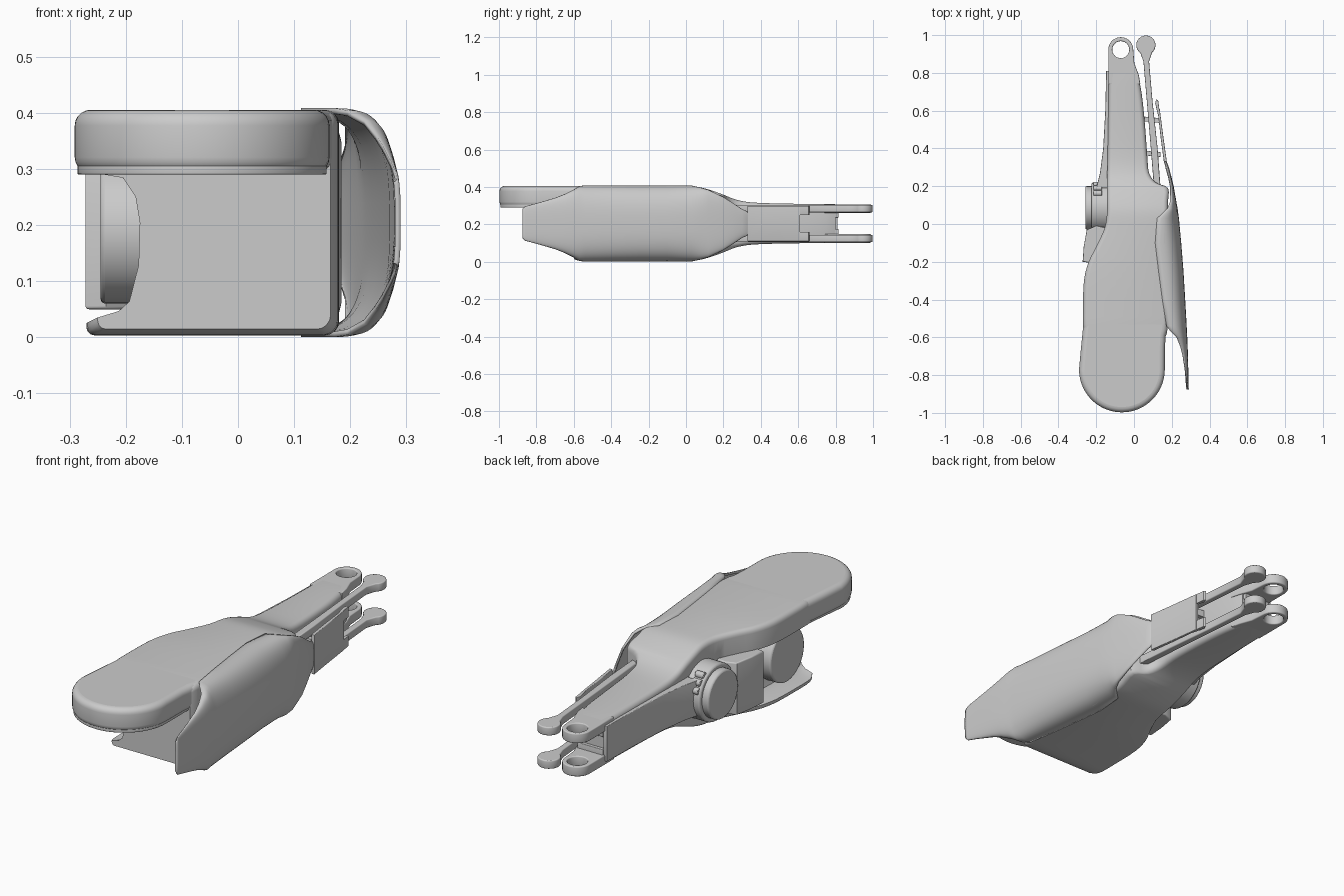
import bpy, bmesh
from math import sin, cos, pi, radians

if "Cube" in bpy.data.objects:
    bpy.data.objects.remove(bpy.data.objects["Cube"])

ZC = 0.2045  # mid height, the leg is mirrored about it


def finish(ob, angle=32):
    bpy.ops.object.select_all(action='DESELECT')
    bpy.context.view_layer.objects.active = ob
    ob.select_set(True)
    if ob.type == 'CURVE':
        bpy.ops.object.convert(target='MESH')
        ob = bpy.context.object
    bpy.ops.object.shade_smooth_by_angle(angle=radians(angle))
    return ob


def arc(cx, cy, r, a0, a1, n):
    return [(cx + r * cos(radians(a0 + (a1 - a0) * i / n)),
             cy + r * sin(radians(a0 + (a1 - a0) * i / n))) for i in range(n + 1)]


def plate(name, loops, z0, z1, bevel=0.004, res=2):
    """Extrude flat outlines (later loops are holes) from z0 to z1."""
    cu = bpy.data.curves.new(name, 'CURVE')
    cu.dimensions, cu.fill_mode = '2D', 'BOTH'
    cu.extrude = (z1 - z0) / 2 - bevel
    cu.bevel_depth, cu.bevel_resolution, cu.offset = bevel, res, -bevel
    for pts in loops:
        s = cu.splines.new('POLY')
        s.points.add(len(pts) - 1)
        for p, (x, y) in zip(s.points, pts):
            p.co = (x, y, 0, 1)
        s.use_cyclic_u = True
    ob = bpy.data.objects.new(name, cu)
    ob.location.z = (z0 + z1) / 2
    bpy.context.collection.objects.link(ob)
    return finish(ob)


def loft(name, rings, closed):
    me = bpy.data.meshes.new(name)
    bm = bmesh.new()
    vs = [[bm.verts.new(p) for p in r] for r in rings]
    n = len(rings[0])
    for a, b in zip(vs, vs[1:]):
        for j in range(n if closed else n - 1):
            k = (j + 1) % n
            bm.faces.new((a[j], a[k], b[k], b[j]))
    if closed:
        bm.faces.new(vs[0])
        bm.faces.new(vs[-1])
        bmesh.ops.recalc_face_normals(bm, faces=bm.faces)
    bm.to_mesh(me)
    bm.free()
    ob = bpy.data.objects.new(name, me)
    bpy.context.collection.objects.link(ob)
    return finish(ob)


def disc(name, x0, x1, y, z, r, bevel=0.008):
    bpy.ops.mesh.primitive_cylinder_add(vertices=32, radius=r, depth=x1 - x0,
        location=((x0 + x1) / 2, y, z), rotation=(0, pi / 2, 0))
    ob = bpy.context.object
    ob.name = name
    m = ob.modifiers.new('bevel', 'BEVEL')
    m.width, m.segments = bevel, 2
    return finish(ob)


def catmull(rows, sub):
    out = []
    for i in range(len(rows) - 1):
        p0, p1, p2, p3 = rows[max(i - 1, 0)], rows[i], rows[i + 1], rows[min(i + 2, len(rows) - 1)]
        for s in range(sub):
            t = s / sub
            out.append([0.5 * (2 * b + (c - a) * t + (2 * a - 5 * b + 4 * c - d) * t * t
                        + (3 * b - a - 3 * c + d) * t ** 3) for a, b, c, d in zip(p0, p1, p2, p3)])
    return out + [list(rows[-1])]


# Main shell: y, left x, right x, depth of side recess, half height
body = [(-.60, -.25, .165, .075, .19), (-.56, -.268, .177, .1, .2), (-.45, -.27, .18, .1, .201),
        (-.3, -.265, .18, .1, .201), (-.2, -.24, .18, .08, .201), (-.12, -.2, .18, .045, .201),
        (-.02, -.155, .18, .005, .2), (.06, -.143, .18, 0, .196), (.12, -.143, .18, 0, .182),
        (.19, -.143, .18, 0, .158), (.22, -.143, .115, 0, .146), (.27, -.142, .08, 0, .127),
        (.35, -.14, .071, 0, .113), (.5, -.138, .06, 0, .107), (.65, -.136, .046, 0, .105),
        (.75, -.135, .03, 0, .104), (.8, -.135, .015, 0, .103)]


def body_ring(row):
    y, l, r, d, h = row
    b, t, c = ZC - h, ZC + h, 0.025
    pts = arc(r - c, b + c, c, -90, 0, 4) + arc(r - c, t - c, c, 0, 90, 4)
    pts += arc(l + c, t - c, c, 90, 180, 4)
    pts += [(l + d * k, b + 2 * h * f) for k, f in
            ((0, .73), (.6, .71), (.9, .62), (1, .5), (.97, .3), (.75, .13), (.5, .085), (0, .055))]
    pts += arc(l + .015, b + .015, .015, 180, 270, 3)
    return [(x, y, z) for x, z in pts]


loft('main_shell', [body_ring(r) for r in catmull(body, 3)], True)

# Round joint cap, on the upper side only
cap = arc(-.064, -.77, .227, 180, 360, 40)
cap += [(.164, -.65), (.168, -.59), (.178, -.555), (.17, -.5), (-.26, -.45), (-.27, -.55), (-.28, -.65)]
plate('joint_cap', [cap], .293, .4055, .028, 4)
plate('joint_cap_rim', [arc(-.064, -.77, .222, 180, 360, 40) + [(.158, -.55), (-.26, -.55)]], .29, .31, .003)

# Calf guard: y, edge x, outer x, half height
guard = [(.335, .163, .168, .055), (.325, .163, .175, .066), (.3, .168, .185, .077),
         (.25, .182, .198, .11), (.2, .192, .21, .142), (.12, .192, .224, .18), (.08, .175, .231, .192),
         (.03, .122, .238, .203), (-.1, .112, .25, .204), (-.25, .13, .262, .204),
         (-.4, .15, .271, .204), (-.54, .172, .279, .204), (-.57, .195, .28, .2),
         (-.60, .225, .282, .182), (-.65, .245, .284, .157), (-.7, .258, .286, .137),
         (-.8, .273, .288, .108), (-.86, .28, .2895, .092), (-.875, .283, .29, .078)]
rings = []
for y, xe, xo, h in guard:
    ring = []
    for j in range(33):
        a = -pi / 2 + pi * j / 32
        s = sin(a)
        ring.append((xe + (xo - xe) * max(cos(a), 0) ** .7, y,
                     ZC + h * abs(s) ** .75 * (1 if s >= 0 else -1)))
    rings.append(ring)
shield = loft('calf_guard', rings, False)
sm = shield.modifiers.new('thickness', 'SOLIDIFY')
sm.thickness, sm.offset = 0.01, -1

# Parts repeated above and below the mid height
prong = arc(-.07, .923, .066, 0, 180, 20) + [(-.136, .85), (-.136, .74), (.034, .74), (.025, .79), (.002, .85)]
hole = arc(-.07, .923, .045, 0, 360, 24)[:-1]
rod = arc(.063, .947, .051, -50, 235, 20)
rod += [(.05, .86), (.068, .65), (.085, .45), (.105, .2), (.14, .2), (.125, .4), (.098, .65), (.08, .86)]
tab = [(.118, .66), (.128, .655), (.138, .58), (.126, .58), (.112, .64)]
for tag, s in (('upper', 1), ('lower', -1)):
    def both(name, loops, a, b, bev=.005):
        z = sorted((ZC + s * a, ZC + s * b))
        plate(tag + name, loops, z[0], z[1], bev)
    both('_hinge_prong', [prong, hole], .056, .103)
    both('_rod', [rod], .06, .1)
    both('_link_tab', [tab], .045, .095, .002)
    for y in (.56, .38):
        both('_link_bracket', [[(.04, y - .015), (.14, y - .025), (.14, y), (.04, y + .01)]], .02, .055, .002)

# Block between the prongs, with a step
plate('hinge_block', [[(-.13, .75), (.02, .75), (.005, .815), (-.13, .815)]], .11, .175, .003)
plate('hinge_block', [[(-.13, .75), (.02, .75), (.005, .815), (-.13, .815)]], .235, .3, .003)

# Link plate between the rods
plate('link_plate', [[(.124, .61), (.136, .61), (.157, .45), (.174, .33), (.158, .33), (.142, .45)]],
      ZC - .095, ZC + .095, .003)

# Left side: thin cover, pivot discs and fin
plate('side_cover', [[(-.147, .81), (-.152, .6), (-.163, .4), (-.18, .27), (-.2, .19), (-.13, .19),
                      (-.13, .81)]], ZC - .085, ZC + .085, .003)
disc('pivot_ring', -.225, -.13, .085, .195, .135)
disc('pivot_cap', -.258, -.2, .085, .195, .115)
for k in (-1, 0, 1):
    a = radians(38 + 16 * k)
    disc('pivot_lug', -.215, -.17, .085 + .132 * cos(a), .195 + .132 * sin(a), .016, .003)
disc('rear_disc', -.245, -.15, -.42, .19, .13)
plate('side_fin', [[(-.25, -.03), (-.2, -.01), (-.14, -.02), (-.16, -.15), (-.235, -.205), (-.272, -.2),
                    (-.266, -.12)]], .05, .3, .006)
